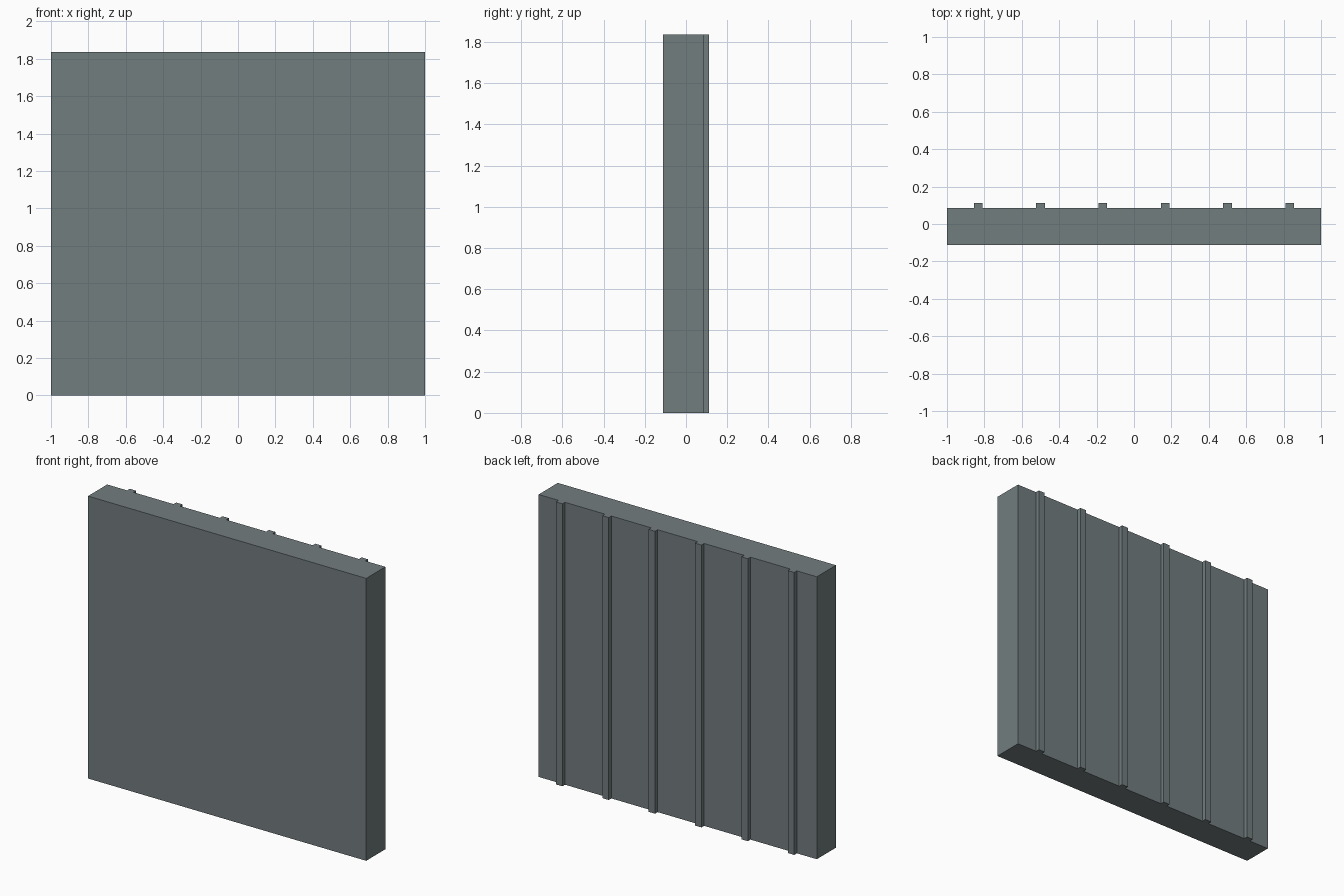
import bpy
import bmesh
from mathutils import Matrix

cube = bpy.data.objects.get("Cube")
if cube:
    bpy.data.objects.remove(cube, do_unlink=True)

HEIGHT = 1.835
FRONT, BACK = -0.112, 0.112
RIB_DEPTH, RIB_WIDTH, RIB_COUNT = 0.027, 0.046, 6
WALL_BACK = BACK - RIB_DEPTH

# Slate grey shared by every part
slate = bpy.data.materials.new("slate_grey")
slate.use_nodes = True
colour = (0.17, 0.205, 0.212, 1)
slate.diffuse_color = colour
slate.node_tree.nodes["Principled BSDF"].inputs["Base Color"].default_value = colour


def add_block(name, x, width, y_front, y_back):
    """Full-height upright block standing on the ground."""
    bm = bmesh.new()
    bmesh.ops.create_cube(bm, size=1, matrix=Matrix.Diagonal((width, y_back - y_front, HEIGHT, 1)))
    mesh = bpy.data.meshes.new(name)
    bm.to_mesh(mesh)
    bm.free()
    mesh.materials.append(slate)
    block = bpy.data.objects.new(name, mesh)
    block.location = (x, (y_front + y_back) / 2, HEIGHT / 2)
    bpy.context.collection.objects.link(block)
    return block


# Plain wall panel
add_block("wall_panel", 0, 2, FRONT, WALL_BACK)

# Evenly spaced vertical ribs on the back
spacing = 2 / RIB_COUNT
for i in range(RIB_COUNT):
    add_block(f"back_rib_{i + 1}", -1 + spacing * (i + 0.5), RIB_WIDTH, WALL_BACK, BACK)
